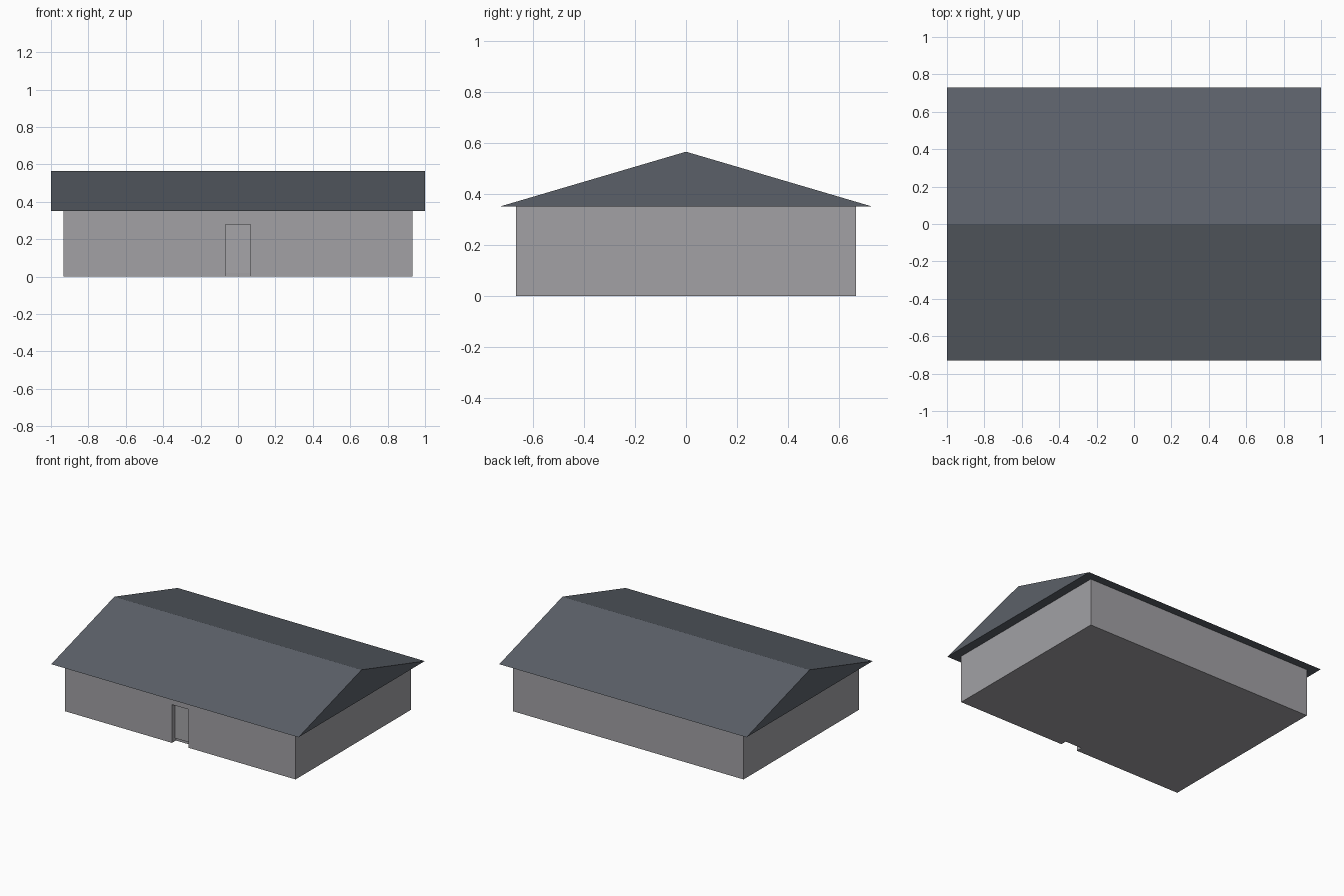
import bpy, bmesh

if "Cube" in bpy.data.objects:
    bpy.data.objects.remove(bpy.data.objects["Cube"])

def material(name, rgb):
    m = bpy.data.materials.new(name)
    m.diffuse_color = (*rgb, 1)
    m.use_nodes = True
    m.node_tree.nodes["Principled BSDF"].inputs["Base Color"].default_value = m.diffuse_color
    return m

wall_mat = material("wall grey", (0.36, 0.355, 0.375))
roof_mat = material("roof slate", (0.105, 0.118, 0.14))
door_mat = material("door grey", (0.38, 0.375, 0.395))

def prism(name, profile, axis, a, b, mat):
    """Extrude a 2D profile along x (profile is y,z) or z (profile is x,y)."""
    bm = bmesh.new()
    vs = [bm.verts.new((a, u, v) if axis == 'x' else (u, v, a)) for u, v in profile]
    face = bm.faces.new(vs)
    ext = bmesh.ops.extrude_face_region(bm, geom=[face])
    moved = [g for g in ext["geom"] if isinstance(g, bmesh.types.BMVert)]
    bmesh.ops.translate(bm, verts=moved, vec=(b - a, 0, 0) if axis == 'x' else (0, 0, b - a))
    bmesh.ops.recalc_face_normals(bm, faces=bm.faces)
    me = bpy.data.meshes.new(name)
    bm.to_mesh(me)
    bm.free()
    me.materials.append(mat)
    ob = bpy.data.objects.new(name, me)
    bpy.context.collection.objects.link(ob)
    return ob

W, D, H = 0.933, 0.667, 0.35      # wall half width, half depth, height
DW, DH, R = 0.067, 0.28, 0.045    # door half width, top, recess depth

# Walls with the doorway notch, and the solid band above the doorway
prism("walls", [(-W, -D), (-DW, -D), (-DW, -D + R), (DW, -D + R), (DW, -D),
                (W, -D), (W, D), (-W, D)], 'z', 0, H, wall_mat)
prism("door_lintel", [(-DW, -D), (DW, -D), (DW, -D + R), (-DW, -D + R)],
      'z', DH, H, wall_mat)

# Door panel set at the back of the recess
y = -D + R
prism("door", [(-DW, y - 0.008), (DW, y - 0.008), (DW, y), (-DW, y)],
      'z', 0.02, DH, door_mat)

# Gable roof with overhang
prism("roof", [(-0.73, H), (0.73, H), (0, 0.565)], 'x', -1, 1, roof_mat)
